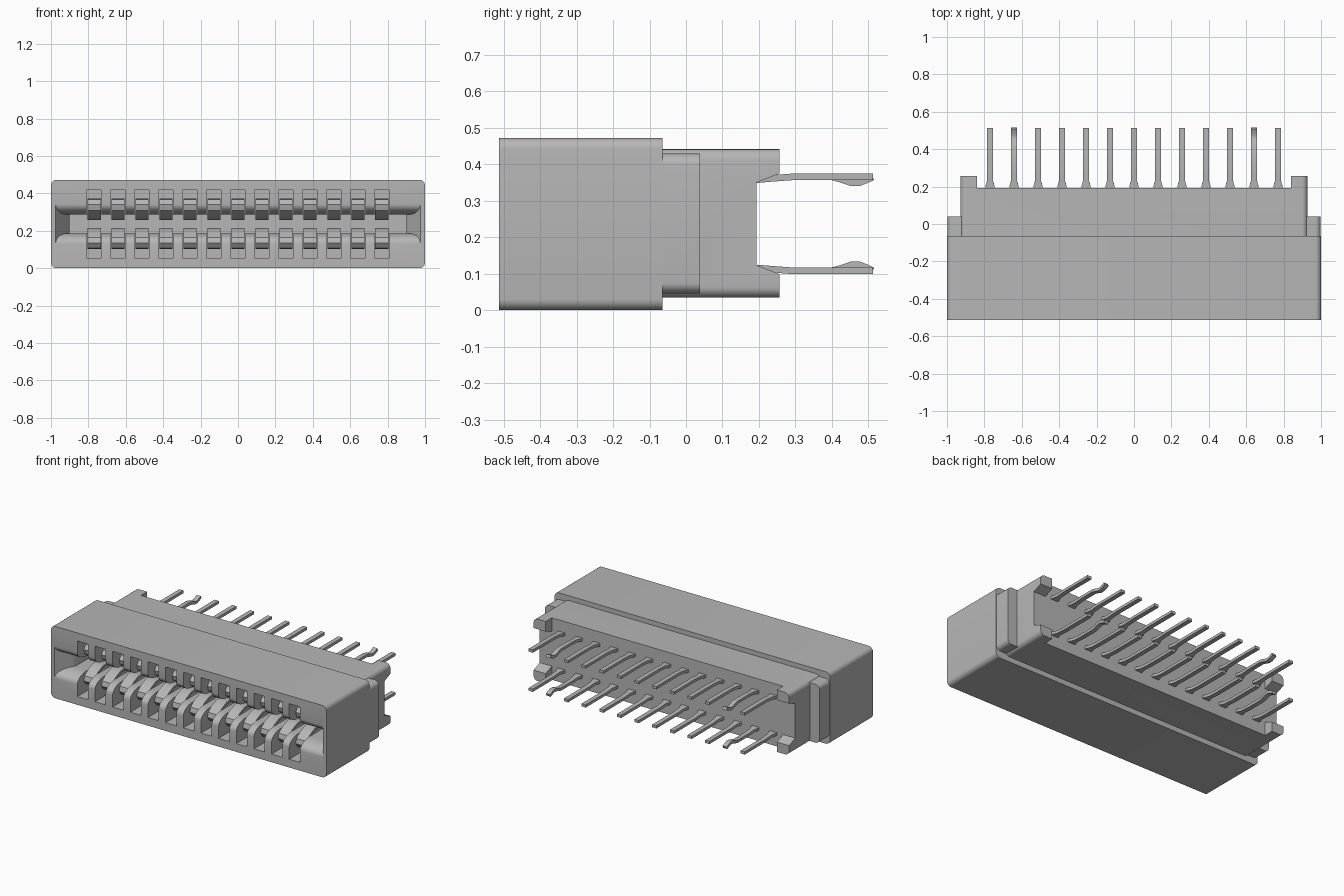
import bpy, bmesh, math
from mathutils import Vector

if "Cube" in bpy.data.objects:
    bpy.data.objects.remove(bpy.data.objects["Cube"])

MID = 0.2365                      # height of the mirror plane between rows
CONTACTS = [0.1283 * i for i in range(-6, 7)]

grey = bpy.data.materials.new("light_grey")
grey.use_nodes = True
grey.diffuse_color = (0.47, 0.47, 0.47, 1)
grey.node_tree.nodes["Principled BSDF"].inputs["Base Color"].default_value = (0.47, 0.47, 0.47, 1)


def finish(bm, name):
    bmesh.ops.recalc_face_normals(bm, faces=bm.faces)
    mesh = bpy.data.meshes.new(name)
    bm.to_mesh(mesh)
    bm.free()
    mesh.materials.append(grey)
    obj = bpy.data.objects.new(name, mesh)
    bpy.context.collection.objects.link(obj)
    return obj


def smooth(obj):
    bpy.ops.object.select_all(action='DESELECT')
    obj.select_set(True)
    bpy.context.view_layer.objects.active = obj
    bpy.ops.object.shade_smooth_by_angle(angle=math.radians(35))


def skin(bm, rings):
    """Join equal-sized rings of points into a closed solid."""
    loops = [[bm.verts.new(p) for p in ring] for ring in rings]
    n = len(loops[0])
    for a, b in zip(loops, loops[1:]):
        for i in range(n):
            j = (i + 1) % n
            bm.faces.new((a[i], a[j], b[j], b[i]))
    bm.faces.new(loops[0])
    bm.faces.new(loops[-1][::-1])


def strip(bm, x, path, flip=False):
    """Sweep a rectangle along (y, z, half width, half thickness)."""
    rings = []
    for i, (y, z, w, t) in enumerate(path):
        p, q = path[max(i - 1, 0)], path[min(i + 1, len(path) - 1)]
        d = Vector((q[0] - p[0], q[1] - p[1])).normalized()
        ring = []
        for sx, st in ((-1, -1), (1, -1), (1, 1), (-1, 1)):
            pz = z + d.x * t * st
            ring.append((x + sx * w, y - d.y * t * st, 2 * MID - pz if flip else pz))
        rings.append(ring)
    skin(bm, rings)


def block(bm, x0, x1, y0, y1, z0, z1):
    skin(bm, [[(x0, y, z0), (x1, y, z0), (x1, y, z1), (x0, y, z1)] for y in (y0, y1)])


def rounded_block(name, hx, y0, y1, z0, z1, r):
    """Box with its four long-axis corners rounded, extruded along y."""
    hz = (z1 - z0) / 2
    outline = []
    for k, (sx, sz) in enumerate(((1, 1), (-1, 1), (-1, -1), (1, -1))):
        for s in range(7):
            a = math.pi / 2 * (k + s / 6)
            outline.append((sx * (hx - r) + r * math.cos(a),
                            z0 + hz + sz * (hz - r) + r * math.sin(a)))
    bm = bmesh.new()
    skin(bm, [[(x, y, z) for x, z in outline] for y in (y0, y1)])
    return finish(bm, name)


def cut(obj, cutters):
    bpy.context.view_layer.objects.active = obj
    for c in cutters:
        c.hide_render = True
        m = obj.modifiers.new("cut", 'BOOLEAN')
        m.operation, m.solver, m.object = 'DIFFERENCE', 'EXACT', c
        bpy.ops.object.modifier_apply(modifier=m.name)
        bpy.data.objects.remove(c)


# Front housing with flared card slot and contact cells
housing = rounded_block("front_housing", 1.0, -0.512, -0.065, 0.0, 0.472, 0.03)
path = [(-0.53, MID, 0.975, 0.107)]
for s in range(9):
    u = s / 8
    depth = 0.095 * (1 - math.cos(u * math.pi / 2))
    path.append((-0.512 + depth, MID, 0.975 - 0.65 * depth,
                 0.05 + 0.055 * (1 - math.sin(u * math.pi / 2))))
path += [(-0.397, MID, 0.90, 0.05), (-0.10, MID, 0.90, 0.05)]
bm = bmesh.new()
strip(bm, 0, path)
slot = finish(bm, "slot_cutter")
bm = bmesh.new()
for x in CONTACTS:
    block(bm, x - 0.039, x + 0.039, -0.55, -0.11, 0.054, 0.419)
cells = finish(bm, "cell_cutter")
cut(housing, [slot, cells])

# Rear body, cut back to leave four sloped corner lugs
rear = rounded_block("rear_body", 0.928, -0.066, 0.256, 0.034, 0.441, 0.03)
bm = bmesh.new()
block(bm, -0.84, 0.84, 0.193, 0.4, -0.1, 0.6)
middle = finish(bm, "middle_cutter")
bm = bmesh.new()
strip(bm, 0, [(0.193, MID, 1.1, 0.113), (0.256, MID, 1.1, 0.138), (0.3, MID, 1.1, 0.155)])
gap = finish(bm, "lug_gap_cutter")
cut(rear, [middle, gap])

# End flanges: a thin collar showing only beyond the rear body
flange = rounded_block("side_flange", 0.998, -0.066, 0.039, 0.046, 0.429, 0.03)

# Curled spring contacts and rear solder pins, two mirrored rows
curl = [(-0.40, 0.108), (-0.425, 0.113), (-0.442, 0.135), (-0.435, 0.16),
        (-0.40, 0.188), (-0.35, 0.209), (-0.30, 0.209), (-0.24, 0.186),
        (-0.17, 0.145), (-0.10, 0.115)]
springs, pins = bmesh.new(), bmesh.new()
for flip in (False, True):
    for i, x in enumerate(CONTACTS):
        strip(springs, x, [(y, z, 0.036, 0.007) for y, z in curl], flip)
        pin = [(0.18, 0.115, 0.025, 0.009), (0.20, 0.115, 0.025, 0.009),
               (0.235, 0.112, 0.015, 0.009), (0.29, 0.108, 0.015, 0.009)]
        tail = [(0.40, 0.108)]
        if i in (1, 11):
            tail += [(0.43, 0.116), (0.452, 0.124), (0.475, 0.124), (0.495, 0.116)]
        tail.append((0.512, 0.108))
        strip(pins, x, pin + [(y, z, 0.015, 0.009) for y, z in tail], flip)
springs = finish(springs, "spring_contacts")
pins = finish(pins, "solder_pins")

for part in (housing, rear, flange, springs, pins):
    smooth(part)
